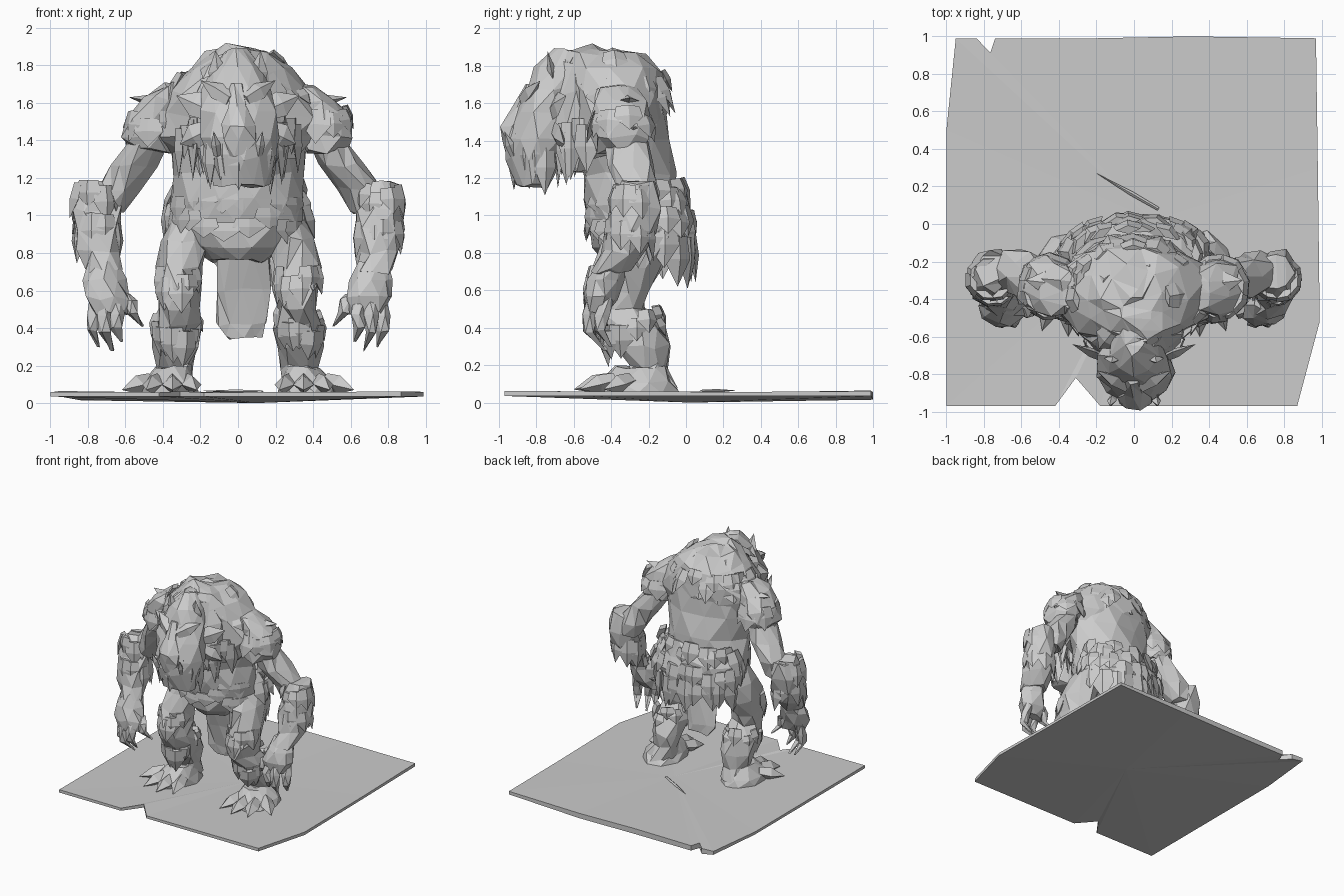
import bpy, bmesh, math, random
from mathutils import Vector

random.seed(7)


def finish(name, bm, tri=True):
    if tri:
        bmesh.ops.triangulate(bm, faces=bm.faces[:])
    bmesh.ops.recalc_face_normals(bm, faces=bm.faces[:])
    me = bpy.data.meshes.new(name)
    bm.to_mesh(me)
    bm.free()
    ob = bpy.data.objects.new(name, me)
    bpy.context.collection.objects.link(ob)
    return ob


def add_loft(bm, rings, n=9, jit=0.015):
    """Stack of rough horizontal ellipses (x, y, z, rx, ry), capped."""
    loops = []
    for k, (x, y, z, rx, ry) in enumerate(rings):
        loop = []
        for i in range(n):
            a = 2 * math.pi * (i + 0.5 * (k % 2)) / n
            d = Vector([random.uniform(-jit, jit) for _ in range(3)])
            loop.append(bm.verts.new(Vector((x + rx * math.cos(a), y + ry * math.sin(a), z)) + d))
        loops.append(loop)
    for a, b in zip(loops, loops[1:]):
        for i in range(n):
            j = (i + 1) % n
            bm.faces.new((a[i], a[j], b[j], b[i]))
    bm.faces.new(loops[0])
    bm.faces.new(loops[-1])


def loft(name, rings, n=9, jit=0.015, side=1):
    bm = bmesh.new()
    add_loft(bm, [(x * side, *r) for x, *r in rings], n, jit)
    return finish(name, bm)


def add_shard(bm, base, tip, w, t, out):
    """Leaf-like spike from base to tip, w half-width, t half-thickness facing out."""
    base, tip = Vector(base), Vector(tip)
    d = (tip - base).normalized()
    s = Vector(out).cross(d)
    s = s.normalized() if s.length > 0.01 else d.orthogonal().normalized()
    u = d.cross(s)
    rows = []
    for f, k in ((0, 0.8), (0.45, 1.0)):
        c = base.lerp(tip, f)
        rows.append([bm.verts.new(c + v) for v in (s * w * k, u * t * k, -s * w * k, -u * t * k)])
    top = bm.verts.new(tip)
    bm.faces.new(rows[0])
    for i in range(4):
        j = (i + 1) % 4
        bm.faces.new((rows[0][i], rows[0][j], rows[1][j], rows[1][i]))
        bm.faces.new((rows[1][i], rows[1][j], top))


def shards(name, items):
    bm = bmesh.new()
    for it in items:
        add_shard(bm, *it)
    return finish(name, bm)


def fringe(cx, cy, z, rx, ry, a0, a1, n, drop, flare, w=0.07, t=0.025):
    """Hanging tufts along an elliptical arc, angles in degrees."""
    out = []
    for i in range(n):
        a = math.radians(a0 + (a1 - a0) * (i + random.uniform(0.2, 0.8)) / n)
        c, s = math.cos(a), math.sin(a)
        h = drop * random.uniform(0.7, 1.15)
        f = flare * random.uniform(0.4, 1.2)
        zz = z + random.uniform(-0.04, 0.04)
        out.append(((cx + rx * c, cy + ry * s, zz),
                    (cx + (rx + f) * c, cy + (ry + f) * s, zz - h), w, t, (c, s, 0.2)))
    return out


# Ground slab with a broken front edge
outline = [(-1, -.97), (-.42, -.97), (-.31, -.82), (-.18, -.97), (.87, -.97), (.99, -.52), (.98, 0.3),
           (.97, .99), (.3, 1), (-.2, .99), (-.74, .99), (-.77, .9), (-.84, .99), (-.95, .99), (-1, .5), (-1, -.48)]
bm = bmesh.new()
top = [bm.verts.new((x, y, .06 + random.uniform(-.004, .006))) for x, y in outline]
bot = [bm.verts.new((x, y, .035 - .02 * (y > .5) * (abs(x) < .9))) for x, y in outline]
ct, cb = bm.verts.new((.1, .02, .05)), bm.verts.new((.1, .02, 0))
for i in range(len(outline)):
    j = (i + 1) % len(outline)
    bm.faces.new((top[i], top[j], ct))
    bm.faces.new((bot[j], bot[i], cb))
    bm.faces.new((top[j], top[i], bot[i], bot[j]))
finish("ground_slab", bm)
shards("ground_ridge", [((.13, .08, .06), (-.2, .27, .065), .012, .01, (0, 0, 1))])

# Torso and belly
loft("torso", [(0, -.29, .76, .15, .15), (0, -.27, .84, .28, .23), (0, -.27, .95, .36, .26),
               (0, -.29, 1.08, .37, .25), (0, -.31, 1.22, .34, .25), (0, -.34, 1.4, .37, .25),
               (0, -.34, 1.6, .38, .24), (0, -.38, 1.75, .25, .2)], n=12)
bm = bmesh.new()
for z, r in ((1.0, .3), (1.12, .31)):
    for item in fringe(0, -.27, z, .36, .26, 200, 340, 8, .12, .01, .09, .012):
        add_shard(bm, *item)
finish("belly_folds", bm)

# Hunched mane with overlapping tufts
loft("mane", [(0, -.38, 1.32, .34, .2), (0, -.38, 1.42, .43, .23), (0, -.37, 1.54, .46, .25),
              (0, -.37, 1.66, .39, .27), (.01, -.39, 1.77, .28, .27),
              (.01, -.43, 1.86, .17, .2), (.01, -.47, 1.895, .07, .1)], n=12, jit=.025)
tufts = fringe(0, -.37, 1.74, .31, .24, -20, 200, 13, .16, .08)
tufts += fringe(0, -.37, 1.66, .37, .22, -30, 210, 14, .1, .07)
tufts += fringe(0, -.42, 1.84, .18, .2, 0, 360, 9, .12, .1)
tufts += fringe(0, -.5, 1.5, .33, .12, 190, 350, 10, .25, .0)
shards("mane_tufts", tufts)

# Head: sloping brow, long muzzle, heavy jaw
loft("head", [(.03, -.82, 1.16, .15, .1), (.02, -.81, 1.3, .18, .14), (.01, -.79, 1.42, .2, .17),
              (0, -.75, 1.55, .2, .17), (0, -.71, 1.68, .18, .15), (0, -.66, 1.79, .13, .14),
              (0, -.6, 1.88, .07, .1)], n=10, jit=.015)
loft("nose", [(.01, -.93, 1.32, .06, .03), (.01, -.93, 1.4, .1, .06), (0, -.93, 1.48, .085, .065),
              (0, -.88, 1.58, .055, .05), (0, -.82, 1.7, .04, .04)], n=6, jit=.008)
loft("neck", [(0, -.6, 1.25, .2, .1), (0, -.6, 1.45, .27, .15), (0, -.58, 1.65, .25, .16),
              (0, -.55, 1.82, .15, .15)], n=9, jit=.02)
face = []
for s in (-1, 1):
    face += [((s * .04, -.87, 1.62), (s * .2, -.78, 1.72), .05, .035, (0, -1, .3)),      # brow
             ((s * .1, -.7, 1.68), (s * .12, -.74, 1.88), .05, .025, (0, -1, 0)),        # horn
             ((s * .15, -.72, 1.56), (s * .33, -.64, 1.64), .07, .025, (0, -1, 0)),      # ear
             ((s * .17, -.7, 1.45), (s * .31, -.65, 1.38), .07, .03, (0, -1, 0)),        # cheek
             ((s * .11, -.92, 1.32), (s * .13, -.97, 1.45), .025, .025, (0, -1, 0))]     # tusk
shards("face_details", face)
beard = fringe(.01, -.79, 1.4, .17, .13, 150, 390, 11, .24, .0, .06, .03)
beard += fringe(0, -.62, 1.5, .24, .06, 170, 370, 10, .32, .01, .06, .03)
shards("beard", beard)

for s, tag in ((-1, "left"), (1, "right")):
    # Arm, forearm guard and hand
    loft(tag + "_shoulder", [(.46, -.34, 1.34, .1, .13), (.48, -.34, 1.42, .14, .16), (.46, -.34, 1.52, .14, .17),
                             (.4, -.35, 1.62, .11, .15), (.34, -.36, 1.7, .06, .1)], n=8, jit=.02, side=s)
    loft(tag + "_upper_arm", [(.7, -.25, 1.02, .1, .1), (.64, -.26, 1.14, .12, .12), (.56, -.29, 1.27, .12, .13),
                              (.47, -.33, 1.42, .11, .13)], n=8, side=s)
    loft(tag + "_forearm", [(.72, -.4, .7, .09, .09), (.74, -.34, .8, .11, .12), (.76, -.29, .92, .12, .14),
                            (.76, -.27, 1.04, .13, .13), (.75, -.25, 1.17, .1, .1)], n=8, jit=.02, side=s)
    guard = fringe(s * .76, -.29, 1.15, .1, .09, 0, 360, 8, .18, .04, .07, .025)
    guard += fringe(s * .75, -.3, .98, .11, .11, 0, 360, 8, .2, .02, .07, .025)
    shards(tag + "_forearm_guard", guard)
    shards(tag + "_shoulder_tufts",
           fringe(s * .45, -.34, 1.55, .12, .14, 0, 360, 9, .16, .05, .08, .025) +
           [((s * .4, -.32, 1.6), (s * .58, -.3, 1.63), .06, .03, (0, 0, 1)),
            ((s * .48, -.3, 1.46), (s * .61, -.28, 1.47), .08, .05, (0, 0, 1))])
    loft(tag + "_hand", [(.68, -.47, .48, .09, .06), (.7, -.46, .56, .12, .09), (.71, -.43, .66, .11, .09),
                         (.72, -.39, .75, .08, .08)], n=8, jit=.012, side=s)
    for k, (x, y, tx, ty, tz) in enumerate(((.77, -.44, .74, -.4, .3), (.71, -.5, .67, -.43, .28),
                                            (.64, -.5, .62, -.47, .33), (.58, -.45, .51, -.42, .41))):
        mz = .47 if k < 3 else .55
        loft(f"{tag}_finger_{k + 1}", [(tx, ty, tz, .008, .008), ((x + tx) / 2 + .02, y - .02, (mz + tz) / 2, .034, .034),
                                       (x, y - .01, mz, .042, .042), (.3 * .7 + .7 * x, y + .02, .58, .04, .04)],
             n=5, jit=.006, side=s)

    # Leg with bent knee, calf tufts
    loft(tag + "_leg", [(.34, -.2, .08, .11, .14), (.33, -.2, .19, .1, .11), (.33, -.24, .3, .13, .14),
                        (.33, -.3, .41, .14, .17), (.32, -.38, .51, .11, .15), (.32, -.38, .6, .12, .17),
                        (.31, -.32, .73, .13, .18), (.29, -.27, .87, .13, .19), (.25, -.25, .98, .1, .16)],
         n=9, jit=.02, side=s)
    shards(tag + "_leg_tufts", fringe(s * .33, -.28, .48, .1, .13, -20, 200, 6, .12, .05, .06, .03) +
           fringe(s * .32, -.38, .7, .1, .13, 180, 360, 5, .18, .03, .07, .03) +
           fringe(s * .33, -.33, .42, .11, .12, 180, 360, 5, .18, -.03, .07, .03))

    # Foot and clawed toes
    loft(tag + "_foot", [(.37, -.26, .05, .16, .22), (.37, -.27, .11, .15, .2), (.35, -.24, .19, .09, .13)],
         n=9, jit=.01, side=s)
    shards(tag + "_toes", [((s * bx, by, .12), (s * x, y, .07), .055, .05, (0, 0, 1))
                           for bx, by, x, y in ((.27, -.36, .22, -.56), (.35, -.4, .35, -.6),
                                                (.43, -.38, .49, -.57), (.47, -.3, .62, -.44))])

# Ragged skirt around the hips and the hanging flap
loft("hip_wrap", [(0, -.18, .8, .33, .18), (0, -.17, .92, .38, .2), (0, -.19, 1.05, .38, .19),
                  (0, -.2, 1.14, .33, .15)], n=12, jit=.025)
shards("skirt_tufts", fringe(0, -.17, 1.16, .33, .14, 0, 180, 10, .16, .07, .08, .03) +
       fringe(0, -.17, 1.02, .37, .19, -25, 205, 13, .2, .05, .08, .03) +
       fringe(0, -.18, .92, .36, .21, 10, 170, 9, .26, .02, .09, .03))
flap = loft("loin_flap", [(.03, -.22, .35, .1, .012), (.02, -.23, .42, .14, .015), (.03, -.26, .6, .14, .02),
                          (.02, -.3, .8, .15, .03)], n=8, jit=.012)
